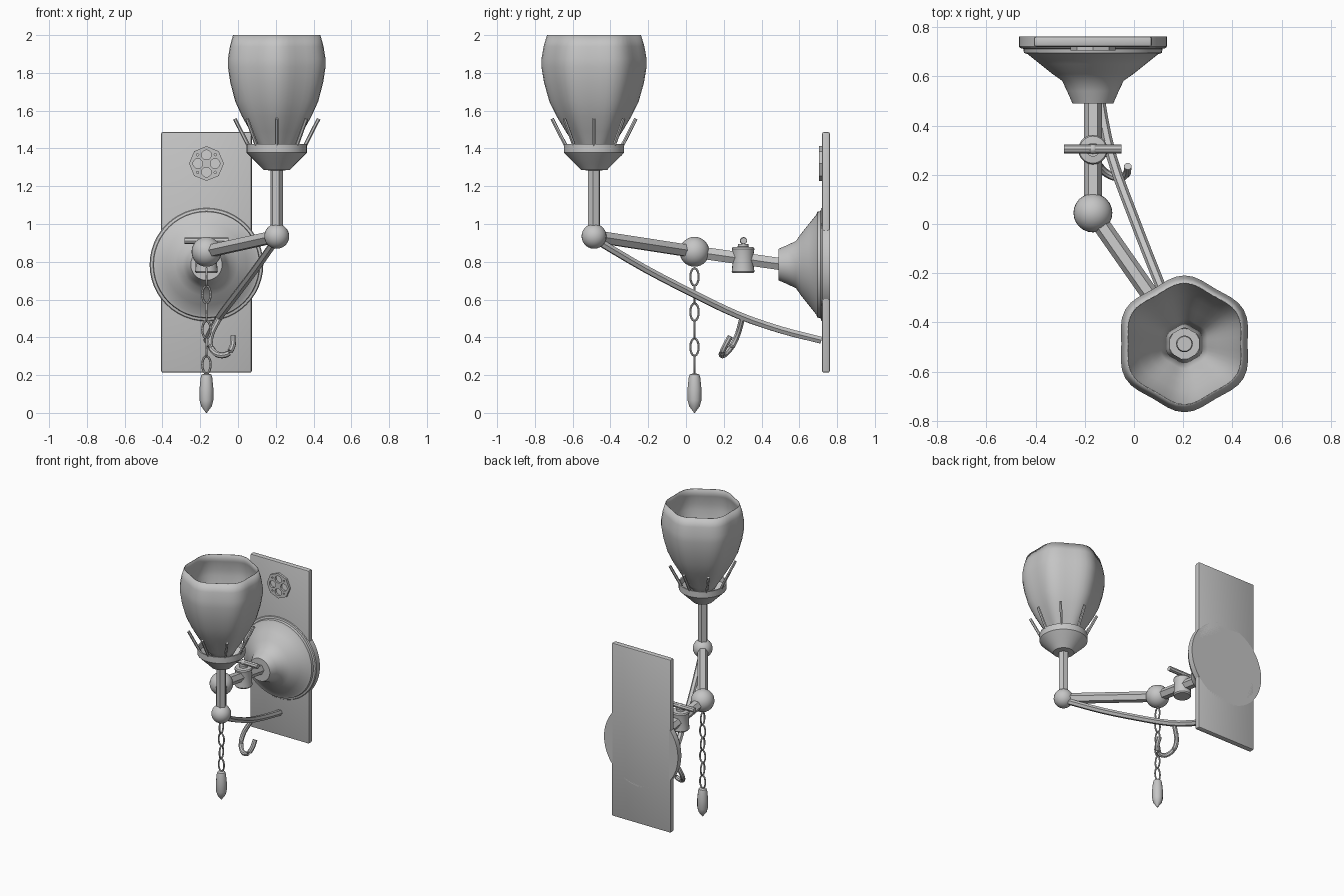
import bpy, bmesh, math
from mathutils import Vector, Matrix

if "Cube" in bpy.data.objects:
    bpy.data.objects.remove(bpy.data.objects["Cube"])

metal = bpy.data.materials.new("grey metal")
metal.diffuse_color = (0.56, 0.56, 0.56, 1)
metal.use_nodes = True
metal.node_tree.nodes["Principled BSDF"].inputs["Base Color"].default_value = metal.diffuse_color
ARM_X = -0.167          # axis of the wall disc, valve and pull chain
LAMP = (0.205, -0.487)  # axis of the lamp


def add(name, bm, smooth=35):
    bmesh.ops.recalc_face_normals(bm, faces=bm.faces)
    me = bpy.data.meshes.new(name)
    bm.to_mesh(me)
    bm.free()
    ob = bpy.data.objects.new(name, me)
    bpy.context.collection.objects.link(ob)
    me.materials.append(metal)
    if smooth:
        bpy.ops.object.select_all(action='DESELECT')
        ob.select_set(True)
        bpy.context.view_layer.objects.active = ob
        bpy.ops.object.shade_smooth_by_angle(angle=math.radians(smooth))
    return ob


def lathe(name, profile, loc, n=32, axis='Z', wave=0.0, caps=True, smooth=35):
    """Stack rings of (radius, height); wave presses the ring into six lobes."""
    bm = bmesh.new()
    rings = []
    for r, h in profile:
        ring = []
        for i in range(n):
            a = 2 * math.pi * i / n
            q = r * (1 + wave * math.cos(6 * (a - math.pi / 2))) / (1 + wave)
            ring.append(bm.verts.new((q * math.cos(a), q * math.sin(a), h)))
        rings.append(ring)
    for a, b in zip(rings, rings[1:]):
        for i in range(n):
            j = (i + 1) % n
            bm.faces.new((a[i], a[j], b[j], b[i]))
    if caps:
        bm.faces.new(rings[0])
        bm.faces.new(rings[-1])
    if axis == 'Y':     # height runs along +y
        bm.transform(Matrix.Rotation(-math.pi / 2, 4, 'X'))
    bm.transform(Matrix.Translation(loc))
    return add(name, bm, smooth)


def tube(name, pts, r, n=6, closed=False, smooth=35):
    """Sweep an n-sided section along a path."""
    pts = [Vector(p) for p in pts]
    bm = bmesh.new()
    rings = []
    m = len(pts)
    for k, p in enumerate(pts):
        if closed:
            t = pts[(k + 1) % m] - pts[k - 1]
        else:
            t = pts[min(k + 1, m - 1)] - pts[max(k - 1, 0)]
        t.normalize()
        ref = Vector((0.93, 0.37, 0)) if abs(t.z) > 0.75 or closed else Vector((0, 0, 1))
        u = t.cross(ref).normalized()
        v = t.cross(u)
        rings.append([bm.verts.new(p + r * (math.cos(2 * math.pi * i / n) * u
                                            + math.sin(2 * math.pi * i / n) * v)) for i in range(n)])
    for k in range(m if closed else m - 1):
        a, b = rings[k], rings[(k + 1) % m]
        for i in range(n):
            j = (i + 1) % n
            bm.faces.new((a[i], a[j], b[j], b[i]))
    if not closed:
        bm.faces.new(rings[0])
        bm.faces.new(rings[-1])
    return add(name, bm, smooth)


def spline(pts, steps=5):
    """Smooth path through a few points."""
    p = [Vector(q) for q in pts]
    p = [2 * p[0] - p[1]] + p + [2 * p[-1] - p[-2]]
    out = []
    for a, b, c, d in zip(p, p[1:], p[2:], p[3:]):
        for s in range(steps):
            t = s / steps
            out.append(0.5 * (2 * b + (c - a) * t + (2 * a - 5 * b + 4 * c - d) * t * t
                              + (3 * b - a - 3 * c + d) * t ** 3))
    return out + [p[-2]]


def ball(name, loc, r):
    bm = bmesh.new()
    bmesh.ops.create_uvsphere(bm, u_segments=24, v_segments=14, radius=r)
    bm.transform(Matrix.Translation(loc))
    return add(name, bm, 60)


# Wall plate
bm = bmesh.new()
bmesh.ops.create_cube(bm, size=1)
bm.transform(Matrix.Translation((ARM_X, 0.741, 0.85)) @ Matrix.Diagonal((0.48, 0.042, 1.274, 1)))
bmesh.ops.bevel(bm, geom=bm.edges[:], offset=0.01, segments=2, affect='EDGES', profile=0.5)
add("wall_plate", bm)

# Pierced rosette on the plate
rosette = lathe("rosette", [(0.092, 0.705), (0.092, 0.725)], (ARM_X, 0, 1.32), n=8, axis='Y', smooth=0)
for i in range(8):
    a = i * math.pi / 4
    d, r = (0.046, 0.026) if i % 2 == 0 else (0.066, 0.006)
    cut = lathe("rosette_cutter", [(r, 0.69), (r, 0.74)],
                (ARM_X + d * math.cos(a), 0, 1.32 + d * math.sin(a)), n=12, axis='Y', smooth=0)
    cut.hide_render = True
    cut.hide_set(True)
    mod = rosette.modifiers.new("hole", 'BOOLEAN')
    mod.operation = 'DIFFERENCE'
    mod.object = cut

# Flared wall disc
lathe("wall_disc", [(0.083, 0.49), (0.105, 0.54), (0.125, 0.582), (0.165, 0.61), (0.215, 0.65),
                    (0.265, 0.69), (0.28, 0.695), (0.283, 0.712), (0.296, 0.715), (0.301, 0.722),
                    (0.301, 0.762)], (ARM_X, 0, 0.785), n=48, axis='Y')

# Jointed arm
elbow = (ARM_X, 0.045, 0.853)
knuckle = (LAMP[0], LAMP[1], 0.935)
tube("rear_arm", [(ARM_X, 0.52, 0.785), elbow], 0.037)
tube("front_arm", [elbow, knuckle], 0.036)
ball("elbow_ball", elbow, 0.079)
ball("knuckle_ball", knuckle, 0.066)

# Valve with cross handle
lathe("valve_body", [(0.054, 0.74), (0.06, 0.748), (0.057, 0.78), (0.056, 0.84), (0.06, 0.868),
                     (0.055, 0.877), (0.028, 0.88), (0.028, 0.895)], (ARM_X, 0.302, 0), n=20)
tube("valve_handle", [(ARM_X - 0.117, 0.305, 0.911), (ARM_X + 0.117, 0.305, 0.911)], 0.018, 8)
ball("valve_knob", (ARM_X, 0.304, 0.912), 0.019)

# Curved brace and its hook
tube("brace", spline([(0.19, -0.45, 0.9), (0.095, -0.22, 0.765), (-0.003, 0.03, 0.635),
                      (-0.09, 0.27, 0.52), (-0.138, 0.5, 0.44), (-0.162, 0.715, 0.385)], 3), 0.021)
tube("hook", spline([(-0.1, 0.297, 0.5), (-0.14, 0.275, 0.42), (-0.146, 0.245, 0.355),
                     (-0.11, 0.205, 0.31), (-0.06, 0.188, 0.31), (-0.03, 0.205, 0.35),
                     (-0.025, 0.235, 0.405)], 4), 0.016, 8)

# Pull chain: links turned a quarter each time
for k in range(6):
    zc = 0.72 - 0.093 * k
    pts = []
    for i in range(16):
        a = 2 * math.pi * i / 16
        w = 0.022 * math.cos(a)
        pts.append((ARM_X + (w if k % 2 else 0), elbow[1] + (0 if k % 2 else w), zc + 0.046 * math.sin(a)))
    tube("chain_link", pts, 0.006, 6, closed=True)
lathe("chain_pendant", [(0.012, 0.208), (0.026, 0.203), (0.031, 0.185), (0.037, 0.125), (0.036, 0.065),
                        (0.028, 0.035), (0.002, 0.0)], (ARM_X, elbow[1], 0), n=12)

# Lamp post, cup and prongs
tube("lamp_post", [(*LAMP, 0.935), (*LAMP, 1.38)], 0.034)
lathe("lamp_cup", [(0.03, 1.31), (0.062, 1.31), (0.145, 1.385), (0.15, 1.423), (0.16, 1.423), (0.16, 1.378),
                   (0.148, 1.365), (0.1, 1.318), (0.07, 1.287), (0.03, 1.283)], (*LAMP, 0), n=32)
for i in range(8):
    c, s = math.cos(i * math.pi / 4), math.sin(i * math.pi / 4)
    tube("prong", [(LAMP[0] + r * c, LAMP[1] + r * s, z) for r, z in ((0.142, 1.4), (0.222, 1.557))], 0.01)

# Six-lobed glass shade
shade = lathe("lamp_shade", [(0.068, 1.35), (0.105, 1.42), (0.15, 1.49), (0.198, 1.57), (0.237, 1.65),
                             (0.265, 1.75), (0.278, 1.83), (0.278, 1.875), (0.267, 1.94), (0.249, 2.0)],
              (*LAMP, 0), n=48, wave=0.04, caps=False, smooth=50)
sol = shade.modifiers.new("thickness", 'SOLIDIFY')
sol.thickness = 0.004
sol.offset = -1
lathe("candle_tip", [(0.034, 1.36), (0.034, 1.42), (0.03, 1.43)], (*LAMP, 0), n=16)
